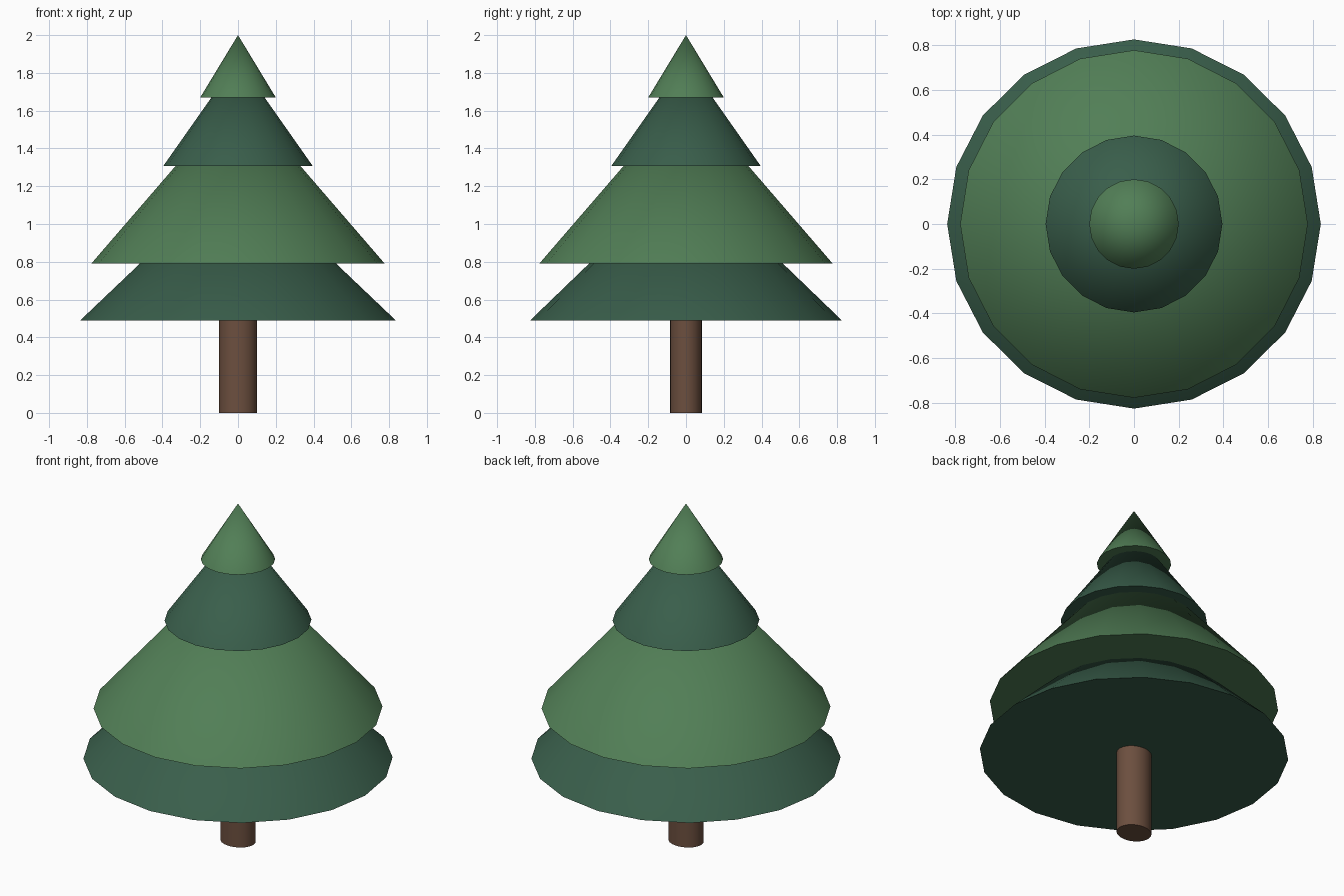
import bpy
import math

if "Cube" in bpy.data.objects:
    bpy.data.objects.remove(bpy.data.objects["Cube"])


def material(name, color):
    m = bpy.data.materials.new(name)
    m.diffuse_color = (*color, 1)
    m.use_nodes = True
    m.node_tree.nodes["Principled BSDF"].inputs["Base Color"].default_value = m.diffuse_color
    return m


light = material("light_green", (0.083, 0.21, 0.093))
dark = material("dark_green", (0.041, 0.112, 0.070))
bark = material("bark", (0.15, 0.078, 0.049))


def frustum(name, rx, ry, z0, z1, mat, taper):
    """20-sided cone or cylinder with an elliptical base and a corner on each axis."""
    bpy.ops.mesh.primitive_cone_add(
        vertices=20, radius1=1, radius2=taper, depth=z1 - z0,
        location=(0, 0, (z0 + z1) / 2))
    ob = bpy.context.object
    ob.name = name
    ob.scale = (rx, ry, 1)
    bpy.ops.object.transform_apply(location=False, rotation=False, scale=True)
    bpy.ops.object.shade_smooth_by_angle(angle=math.radians(30))
    ob.data.materials.append(mat)
    return ob


# Trunk, reaching slightly into the lowest tier
frustum("trunk", 0.10, 0.085, 0.0, 0.55, bark, 1)

# Foliage tiers: x radius, y radius, base height, apex height
tiers = [
    ("foliage_bottom", 0.835, 0.825, 0.49, 1.285, dark),
    ("foliage_lower_middle", 0.777, 0.777, 0.79, 1.69, light),
    ("foliage_upper_middle", 0.395, 0.395, 1.308, 1.87, dark),
    ("foliage_top", 0.20, 0.20, 1.67, 2.0, light),
]
for name, rx, ry, z0, z1, mat in tiers:
    frustum(name, rx, ry, z0, z1, mat, 0)
